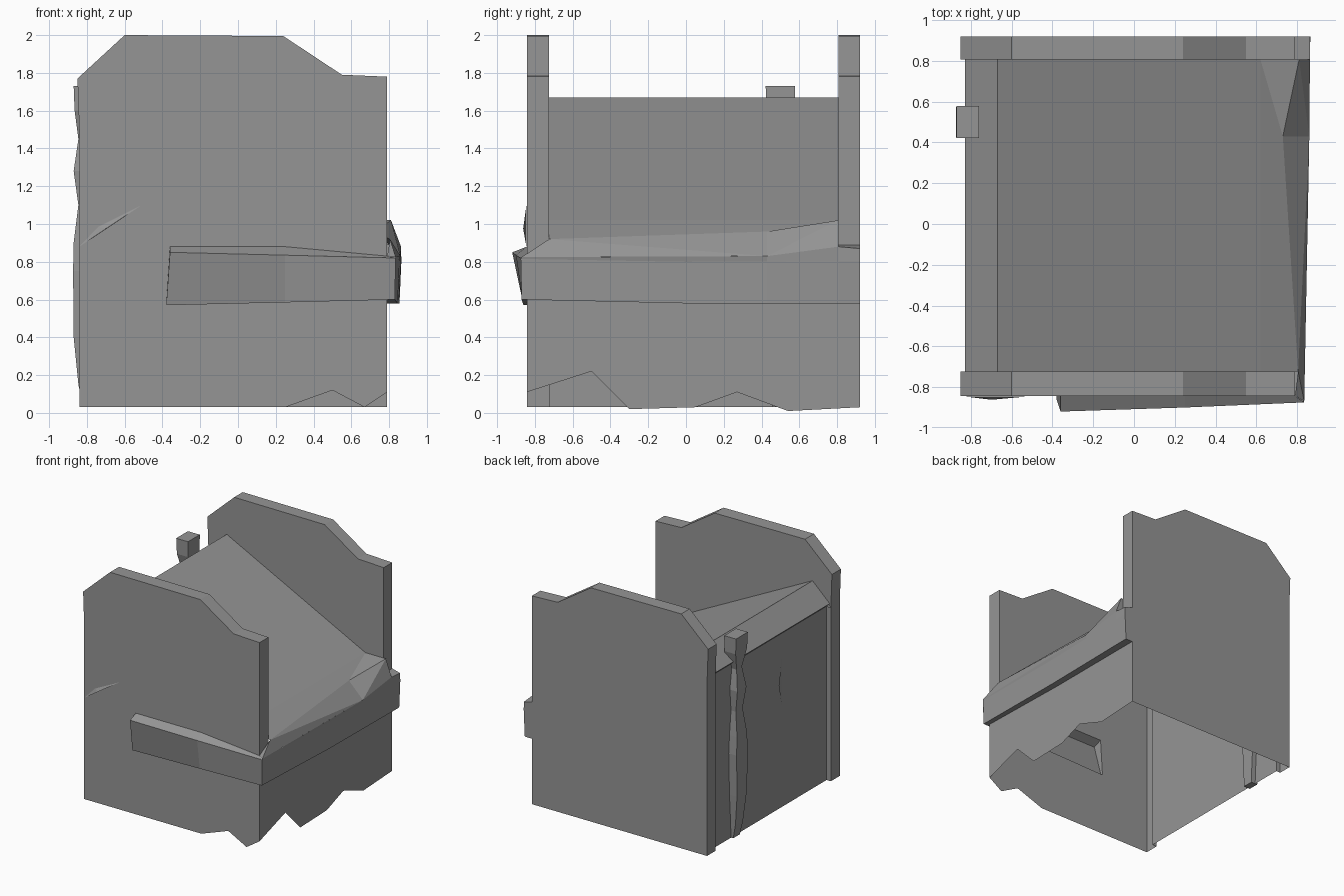
import bpy
import bmesh
from mathutils import Vector

cube = bpy.data.objects.get("Cube")
if cube:
    bpy.data.objects.remove(cube, do_unlink=True)

# Single plain grey material
grey = bpy.data.materials.new("plain_grey")
grey.use_nodes = True
COLOUR = (0.30, 0.30, 0.30, 1)
grey.diffuse_color = COLOUR
bsdf = next(n for n in grey.node_tree.nodes if n.type == "BSDF_PRINCIPLED")
bsdf.inputs["Base Color"].default_value = COLOUR


def finish(name, bm):
    mesh = bpy.data.meshes.new(name)
    bm.to_mesh(mesh)
    bm.free()
    mesh.materials.append(grey)
    obj = bpy.data.objects.new(name, mesh)
    bpy.context.collection.objects.link(obj)
    return obj


def sheet(name, points, faces=None):
    """Open surface whose faces point away from the middle of the body."""
    bm = bmesh.new()
    verts = [bm.verts.new(p) for p in points]
    for ids in faces or [range(len(points))]:
        f = bm.faces.new([verts[i] for i in ids])
        f.normal_update()
        if f.normal.dot(f.calc_center_median() - Vector((0, 0, 0.7))) < 0:
            f.normal_flip()
    return finish(name, bm)


def channel(name, rows, cap_start=False):
    """Hollow strip: open surface through rows of equal point counts."""
    n = len(rows[0])
    faces = [(n * r + i, n * r + i + 1, n * r + i + n + 1, n * r + i + n)
             for r in range(len(rows) - 1) for i in range(n - 1)]
    if cap_start:
        faces.append(tuple(range(n)))
    return sheet(name, [p for row in rows for p in row], faces)


def loft(name, loops):
    """Closed solid through a row of loops with equal point counts."""
    bm = bmesh.new()
    rings = [[bm.verts.new(p) for p in loop] for loop in loops]
    n = len(rings[0])
    for a, b in zip(rings, rings[1:]):
        for i in range(n):
            j = (i + 1) % n
            bm.faces.new((a[i], a[j], b[j], b[i]))
    bm.faces.new(rings[0])
    bm.faces.new(rings[-1])
    bmesh.ops.recalc_face_normals(bm, faces=bm.faces)
    return finish(name, bm)


FRONT, FRONT_IN, BACK_IN, BACK = -0.843, -0.724, 0.807, 0.92

# Raised end walls: stepped outline above the roof line
roof_line = [(0.79, 0.83), (0.62, 1.0), (-0.67, 1.65), (-0.84, 1.49)]
crown = [(-0.85, 1.77), (-0.60, 2.0), (0.24, 1.995), (0.55, 1.79), (0.79, 1.78)]
for name, y0, y1 in (("front_gable", FRONT, FRONT_IN), ("back_gable", BACK_IN, BACK)):
    loft(name, [[(x, y, z) for x, z in roof_line + crown] for y in (y0, y1)])

# Thin lower walls, open underneath, with broken lower edges
front_edge = [(-0.84, 0.03), (0.25, 0.03), (0.5, 0.12), (0.67, 0.03), (0.79, 0.11)]
ledge_gap = [(0.79, 0.60), (-0.38, 0.57), (-0.36, 0.88), (0.25, 0.88)]
back_edge = [(-0.84, 0.03), (0.79, 0.03)]
right_edge = [(FRONT, 0.11), (-0.5, 0.22), (-0.3, 0.02), (0.05, 0.03),
              (0.27, 0.11), (0.54, 0.01), (BACK, 0.03)]
sheet("front_wall", [(x, FRONT, z) for x, z in front_edge + ledge_gap + roof_line])
sheet("back_wall", [(x, BACK, z) for x, z in back_edge + roof_line])
sheet("right_wall", [(0.79, y, z) for y, z in right_edge + [(BACK, 0.58), (FRONT, 0.60)]])

# Left wall set in between the two end pillars
left_plan = [(-0.84, FRONT), (-0.84, FRONT_IN), (-0.80, FRONT_IN),
             (-0.80, BACK_IN), (-0.84, BACK_IN), (-0.84, BACK)]
channel("left_wall", [[(x, y, z) for x, y in left_plan] for z in (0.03, 1.49)])

# Roof: long slope to the right, short slope to the left and a small eave
section = [(-0.80, 1.49), (-0.83, 1.52), (-0.67, 1.67), (0.62, 1.02)]
channel("roof", [[(x, y, z) for x, z in section] for y in (FRONT_IN, BACK_IN)])

# Bent canopy below the roof edge, falling to the side ledge
sheet("canopy",
      [(0.62, FRONT_IN, 1.02), (0.62, BACK_IN, 1.02), (0.81, BACK_IN, 1.02),
       (0.73, 0.43, 0.96), (0.805, FRONT_IN, 0.92), (0.86, 0.43, 0.83),
       (0.863, BACK_IN, 0.88), (0.835, -0.87, 0.825), (0.79, FRONT, 0.83)],
      [(0, 1, 3), (1, 2, 3), (0, 3, 4), (3, 5, 4), (2, 5, 3), (2, 6, 5), (4, 5, 7), (4, 7, 8)])

# Hollow ledge along the right side
channel("side_ledge", [
    [(0.79, -0.87, 0.60), (0.83, -0.87, 0.60), (0.832, -0.875, 0.815), (0.835, -0.87, 0.825)],
    [(0.79, 0.0, 0.58), (0.845, 0.0, 0.58), (0.847, 0.0, 0.80), (0.8517, 0.0, 0.828)],
    [(0.79, 0.43, 0.58), (0.85, 0.43, 0.58), (0.855, 0.43, 0.802), (0.86, 0.43, 0.83)],
    [(0.79, BACK_IN, 0.58), (0.855, BACK_IN, 0.58), (0.863, BACK_IN, 0.805),
     (0.863, BACK_IN, 0.88)],
    [(0.79, BACK, 0.58), (0.855, BACK, 0.58), (0.865, BACK, 0.805), (0.863, BACK, 0.87)]])
sheet("side_ledge_end", [(0.79, BACK, 0.58), (0.855, BACK, 0.58), (0.865, BACK, 0.805),
                         (0.863, BACK, 0.87), (0.79, BACK, 0.89)])
sheet("side_ledge_top", [(0.79, BACK_IN, 0.89), (0.863, BACK_IN, 0.88),
                         (0.863, BACK, 0.87), (0.79, BACK, 0.89)])
sheet("canopy_end", [(0.79, BACK_IN, 0.89), (0.863, BACK_IN, 0.88),
                     (0.81, BACK_IN, 1.02), (0.79, BACK_IN, 1.02)])

# Hollow ledge wrapping onto the front
channel("front_ledge", [
    [(-0.38, FRONT, 0.57), (-0.38, -0.86, 0.57), (-0.36, -0.92, 0.85), (-0.36, FRONT, 0.88)],
    [(0.25, FRONT, 0.585), (0.25, -0.865, 0.585), (0.25, -0.90, 0.835), (0.25, FRONT, 0.88)],
    [(0.79, FRONT, 0.60), (0.83, -0.87, 0.60), (0.835, -0.875, 0.82), (0.79, FRONT, 0.83)]],
    cap_start=True)

# Uneven pipe on the left wall: height, outer x, half width
pipe = [(0.03, -0.82, 0.045), (0.15, -0.845, 0.05), (0.40, -0.87, 0.065),
        (0.75, -0.873, 0.075), (0.90, -0.87, 0.065), (1.10, -0.845, 0.045),
        (1.28, -0.87, 0.06), (1.45, -0.845, 0.035), (1.60, -0.865, 0.076),
        (1.73, -0.87, 0.078)]
loft("chimney_pipe", [[(x, 0.5 - w, z), (x, 0.5 + w, z), (-0.76, 0.5 + w, z),
                       (-0.76, 0.5 - w, z)] for z, x, w in pipe])

# Small creases in the front and left walls
sheet("front_crease", [(-0.84, -0.845, 0.88), (-0.74, -0.845, 0.985), (-0.51, -0.845, 1.10),
                       (-0.70, -0.862, 0.975)], [(0, 1, 3), (1, 2, 3), (0, 3, 2)])
sheet("left_crease", [(-0.802, -0.13, 1.30), (-0.802, -0.13, 0.87), (-0.82, -0.06, 1.08)])
